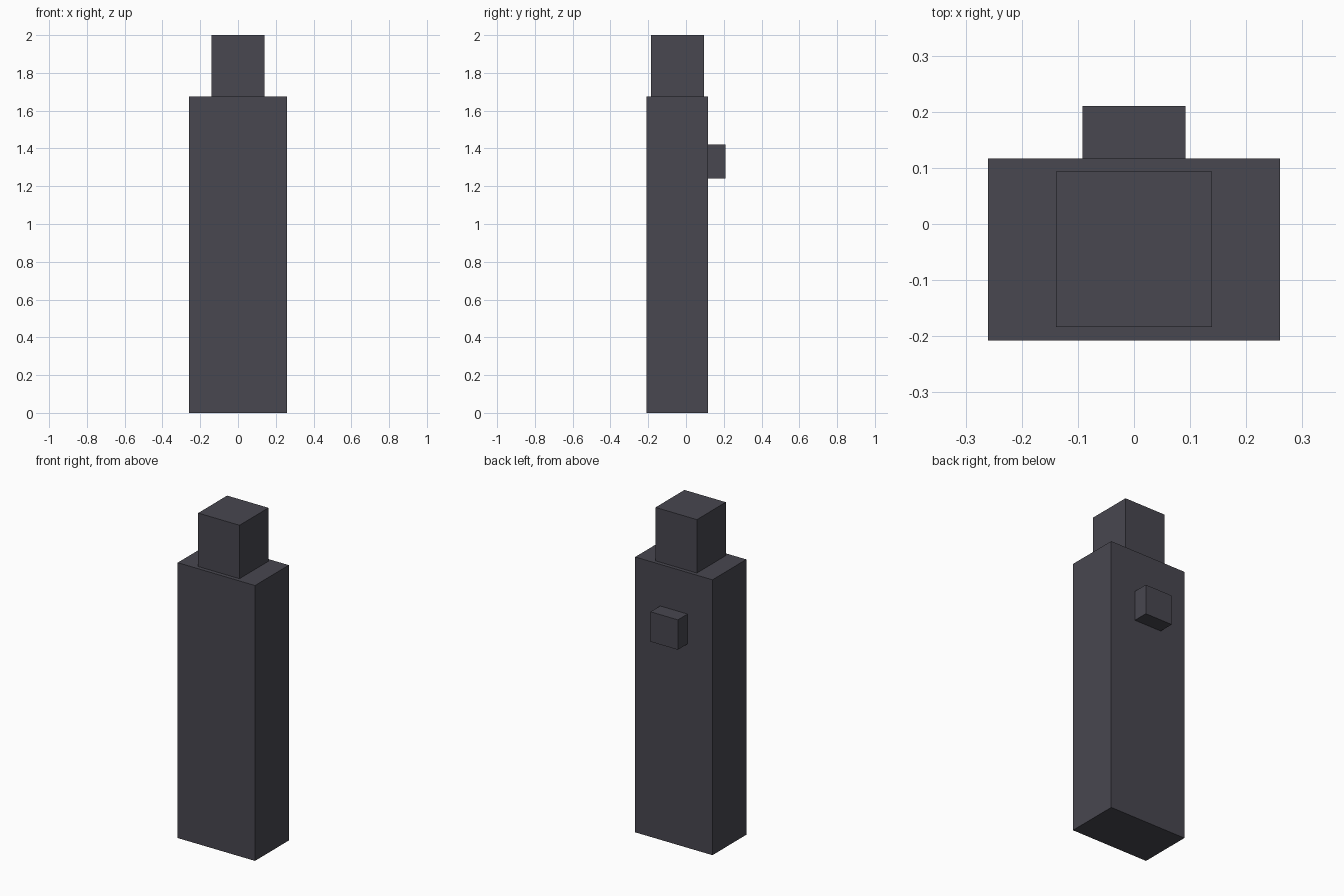
import bpy
from mathutils import Matrix, Vector
import bmesh

cube = bpy.data.objects.get("Cube")
if cube:
    bpy.data.objects.remove(cube, do_unlink=True)

# Single dark grey finish
grey = bpy.data.materials.new("dark_grey")
grey.use_nodes = True
colour = (0.065, 0.063, 0.08, 1)
grey.diffuse_color = colour
grey.node_tree.nodes["Principled BSDF"].inputs["Base Color"].default_value = colour


def box(name, low, high):
    """Flat-shaded box between two opposite corners."""
    low, high = Vector(low), Vector(high)
    bm = bmesh.new()
    bmesh.ops.create_cube(bm, size=1, matrix=Matrix.LocRotScale(
        (low + high) / 2, None, high - low))
    mesh = bpy.data.meshes.new(name)
    bm.to_mesh(mesh)
    bm.free()
    mesh.materials.append(grey)
    obj = bpy.data.objects.new(name, mesh)
    bpy.context.collection.objects.link(obj)
    return obj


# Tall main body, plug on top, small button on the back
box("body", (-0.26, -0.208, 0), (0.26, 0.117, 1.675))
box("top_plug", (-0.139, -0.184, 1.675), (0.139, 0.094, 2))
box("back_button", (-0.092, 0.117, 1.24), (0.092, 0.21, 1.422))
